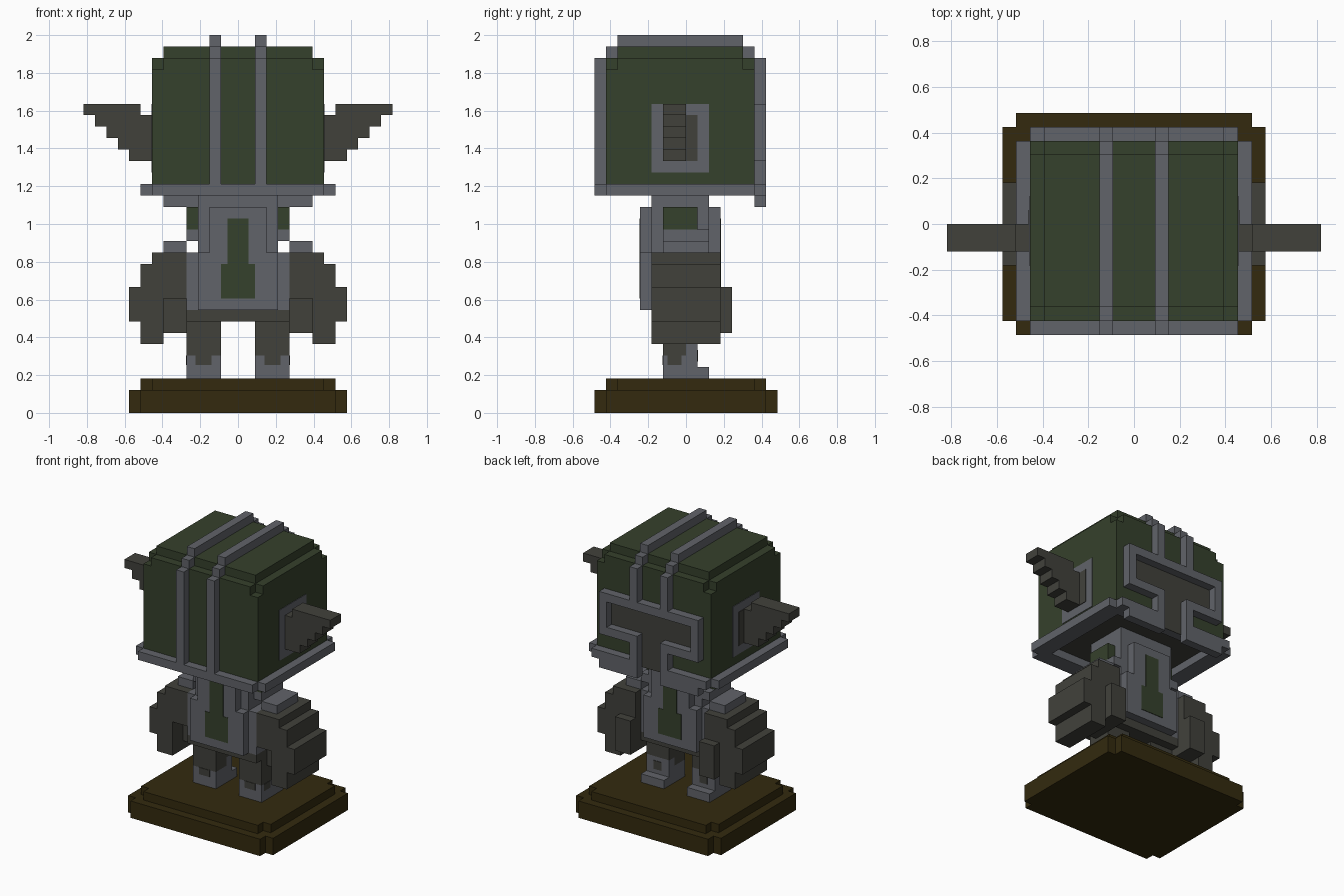
import bpy, bmesh

if "Cube" in bpy.data.objects:
    bpy.data.objects.remove(bpy.data.objects["Cube"])

U = 2 / 33  # size of one block

def material(name, rgb):
    m = bpy.data.materials.new(name)
    m.diffuse_color = (*rgb, 1)
    m.use_nodes = True
    m.node_tree.nodes["Principled BSDF"].inputs["Base Color"].default_value = m.diffuse_color
    return m

GRAY = material("steel_gray", (0.120, 0.126, 0.142))
GREEN = material("olive_green", (0.036, 0.052, 0.025))
DARK = material("dark_gray", (0.053, 0.053, 0.044))
BROWN = material("dark_brown", (0.033, 0.023, 0.0045))

def part(name, mat, boxes, mirror=False):
    """Boxes are (x0, x1, y0, y1, z0, z1) in blocks; mirror repeats them across x = 0."""
    bm = bmesh.new()
    if mirror:
        boxes = boxes + [(-b[1], -b[0], *b[2:]) for b in boxes]
    for x0, x1, y0, y1, z0, z1 in boxes:
        v = [bm.verts.new((x * U, y * U, z * U))
             for z in (z0, z1) for y in (y0, y1) for x in (x0, x1)]
        for f in ((0, 2, 3, 1), (4, 5, 7, 6), (0, 1, 5, 4),
                  (2, 6, 7, 3), (0, 4, 6, 2), (1, 3, 7, 5)):
            bm.faces.new([v[i] for i in f])
    me = bpy.data.meshes.new(name)
    bm.to_mesh(me)
    bm.free()
    me.materials.append(mat)
    ob = bpy.data.objects.new(name, me)
    bpy.context.collection.objects.link(ob)
    return ob

T = 0.06  # thickness of painted plates, in blocks

# stand with notched corners
part("stand", BROWN, [
    (-8.5, 8.5, -8, 8, 0, 2), (-9.5, -8.5, -7, 7, 0, 2), (8.5, 9.5, -7, 7, 0, 2),
    (-7.5, 7.5, -7, 7, 2, 3), (-8.5, -7.5, -6, 6, 2, 3), (7.5, 8.5, -6, 6, 2, 3)])

# legs and feet
part("legs", DARK, [(1.5, 4.5, -2, 0, 5, 8), (1.5, 4.5, 0, 1, 6, 8)], True)
part("boots", GRAY, [(1.5, 4.5, -2, 0, 3, 5), (1.5, 4.5, 0, 1, 3, 6),
                     (1.5, 4.5, 1, 2, 3, 4)], True)
part("boot_marks", DARK, [(2.3, 3.7, -2 - T, -2, 4.2, 5),
                          (4.5, 4.5 + T, -1.6, -0.4, 4.2, 5),
                          (2.5, 3.5, 1, 1 + T, 4.5, 5.5)], True)

# torso
part("belt", DARK, [(-4.5, 4.5, -3, 2, 8, 9)])
part("torso", GRAY, [(-4.5, 4.5, -3, 2, 9, 14), (-3.5, 3.5, -3, 2, 14, 20)])
part("chest_plates", GRAY, [
    (-3.5, 3.5, -4, -3, 9, 14), (-2.5, 2.5, -4, -3, 14, 18),
    (-3.5, 3.5, 2, 3, 9, 14), (-2.5, 2.5, 2, 3, 14, 18)])
part("chest_inlays", GREEN, [
    b for y0, y1 in ((-4 - T, -4), (3, 3 + T)) for b in (
        (-1.5, 1.5, y0, y1, 10, 13), (-0.9, 0.9, y0, y1, 13, 17))])
part("collar_sides", GRAY, [(3.5, 4.5, -2, 2, 15, 16)], True)
part("collar_inlays", GREEN, [(3.5, 4.5, -2, 1, 16, 18)], True)

# arms
part("shoulder_pads", GRAY, [(4.5, 6.5, -2, 2, 14, 15)], True)
part("arms", DARK, [
    (4.5, 7.5, -3, 3, 13, 14), (4.5, 8.5, -3, 3, 10, 13),
    (6.5, 8.5, -3, 3, 6, 10), (8.5, 9.5, -3, 3, 8, 11)], True)
part("hands", DARK, [(4.5, 6.5, -1, 4, 7, 10), (4.5, 6.5, 3, 4, 10, 11)], True)

# helmet shell with notched top corners
part("helmet", GREEN, [
    (-7.5, 7.5, -7, 6, 20, 30), (-7.5, 7.5, -6, 5, 30, 31),
    (-6.5, 6.5, -7, -6, 30, 31), (-6.5, 6.5, 5, 6, 30, 31),
    (-6.5, 6.5, -6, 5, 31, 32)])
part("helmet_underside", DARK, [(-6.5, 6.5, -6, 5, 20 - T, 20)])
part("brim", GRAY, [
    (-7.5, 7.5, -8, -6, 19, 20), (-7.5, -1.5, 5, 7, 19, 20),
    (1.5, 7.5, 5, 7, 19, 20), (-1.5, 1.5, 5, 6, 19, 20),
    (-8.5, -6.5, -7, 6, 19, 20), (6.5, 8.5, -7, 6, 19, 20)])

# twin ridges running over the helmet
part("ridges", GRAY, [
    (1.5, 2.5, -8, -7, 20, 31), (1.5, 2.5, -7, -6, 30, 32),
    (1.5, 2.5, -6, 5, 32, 33), (1.5, 2.5, 5, 6, 30, 32),
    (1.5, 2.5, 6, 7, 27, 31)], True)

# T-shaped visor and its raised frame
part("visor", DARK, [(-5.5, 5.5, 6, 6 + T, 23, 26), (-1.5, 1.5, 6, 6 + T, 19, 23)])
part("visor_frame", GRAY, [
    (0, 6.5, 6, 7, 26, 27), (5.5, 6.5, 6, 7, 22, 26),
    (1.5, 5.5, 6, 7, 22, 23), (1.5, 2.5, 6, 7, 20, 22),
    (1.5, 6.5, 6, 7, 18, 19)], True)

# ear plates and stepped fins
part("ear_plates", GRAY, [(7.5, 7.5 + T, -3, 2, 21, 27)], True)
part("ear_insets", DARK, [(7.5, 7.5 + 2 * T, 0, 1, 22, 26)], True)
part("ear_fins", DARK, [(7.5 if i < 4 else 8.5, 9.5 + i, -2, 0, 22 + i, 23 + i)
                        for i in range(5)], True)
